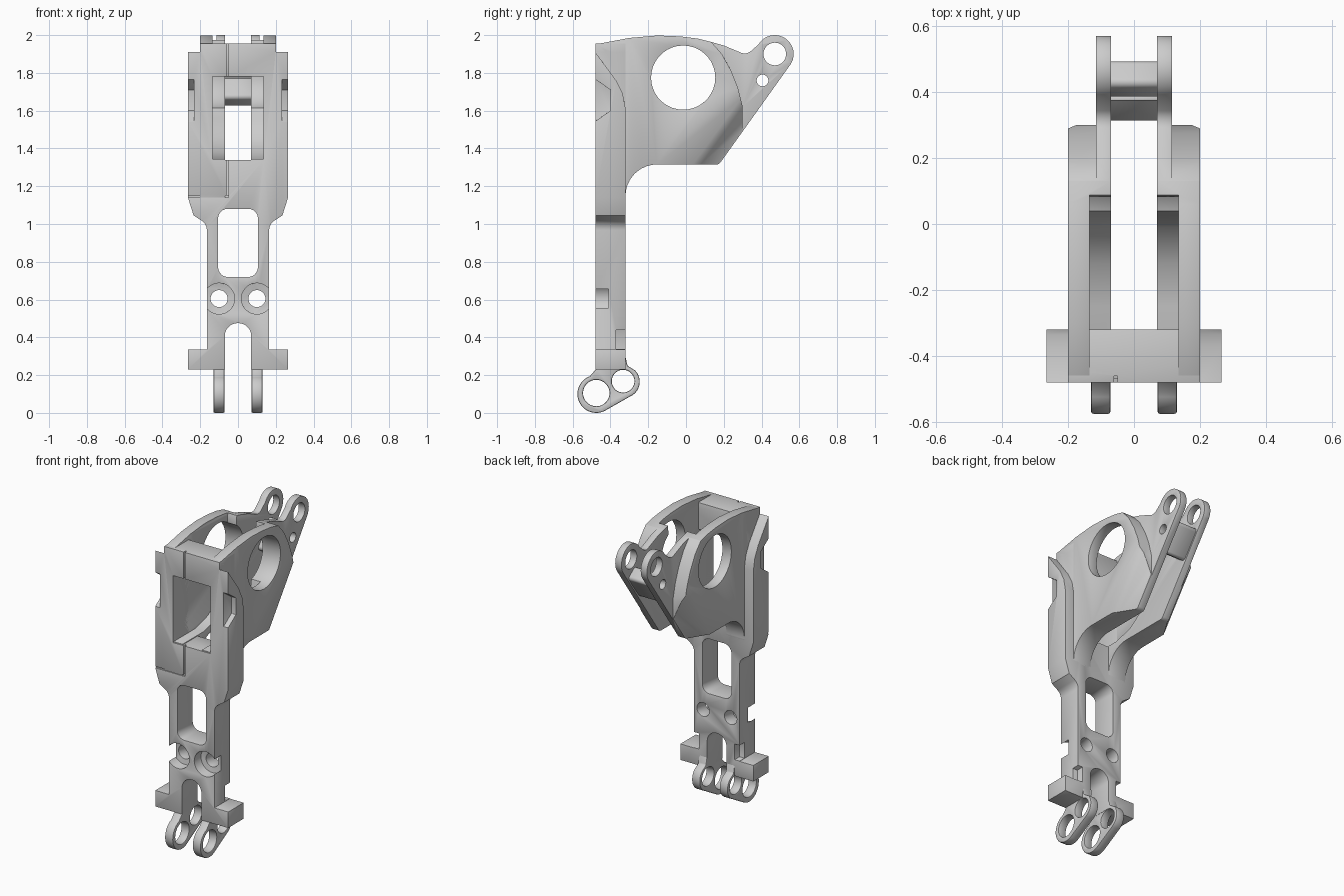
import bpy, bmesh
from math import radians, cos, sin, tan
from mathutils import Vector

cube = bpy.data.objects.get("Cube")
if cube:
    bpy.data.objects.remove(cube, do_unlink=True)


def arc(cx, cy, r, start, end, steps=20):
    angles = [radians(start + (end - start) * i / steps) for i in range(steps + 1)]
    return [(cx + r * cos(a), cy + r * sin(a)) for a in angles]


def rounded(points, steps=8):
    """Outline whose corners given as (u, v, radius) become fillets."""
    out = []
    for i, p in enumerate(points):
        if len(p) == 2:
            out.append(p)
            continue
        c = Vector(p[:2])
        a = (Vector(points[i - 1][:2]) - c).normalized()
        b = (Vector(points[(i + 1) % len(points)][:2]) - c).normalized()
        half = a.angle(b) / 2
        mid = c + (a + b).normalized() * p[2] / sin(half)
        va = c + a * p[2] / tan(half) - mid
        vb = c + b * p[2] / tan(half) - mid
        for k in range(steps + 1):
            d = va.lerp(vb, k / steps).normalized() * p[2]
            out.append(tuple(mid + d))
    return out


def finish_mesh(name, bm):
    bmesh.ops.recalc_face_normals(bm, faces=bm.faces[:])
    mesh = bpy.data.meshes.new(name)
    bm.to_mesh(mesh)
    bm.free()
    obj = bpy.data.objects.new(name, mesh)
    bpy.context.collection.objects.link(obj)
    return obj


def prism(name, outline, axis, lo, hi):
    """Extrude an outline along x (outline is y, z) or along y (outline is x, z)."""
    bm = bmesh.new()
    place = (lambda u, v: (lo, u, v)) if axis == "x" else (lambda u, v: (u, lo, v))
    face = bm.faces.new([bm.verts.new(place(*p)) for p in outline])
    moved = bmesh.ops.extrude_face_region(bm, geom=[face])["geom"]
    shift = Vector((hi - lo, 0, 0) if axis == "x" else (0, hi - lo, 0))
    bmesh.ops.translate(bm, vec=shift, verts=[g for g in moved if isinstance(g, bmesh.types.BMVert)])
    return finish_mesh(name, bm)


def hull(name, points):
    bm = bmesh.new()
    for p in points:
        bm.verts.new(p)
    bmesh.ops.convex_hull(bm, input=bm.verts[:])
    return finish_mesh(name, bm)


def drill(axis, u, v, r, lo, hi):
    return prism("drill", arc(u, v, r, 0, 350, 35), axis, lo, hi)


def block(u0, u1, v0, v1, axis, lo, hi, r=0.0):
    corners = [(u0, v0), (u1, v0), (u1, v1), (u0, v1)]
    if r:
        corners = rounded([c + (r,) for c in corners])
    return prism("block", corners, axis, lo, hi)


def complete(obj, cutters, bevel=0.007):
    """Cut, soften the edges, bake the result and shade it."""
    for c in cutters:
        c.hide_render = True
        m = obj.modifiers.new("cut", "BOOLEAN")
        m.object, m.operation, m.solver = c, "DIFFERENCE", "EXACT"
    b = obj.modifiers.new("soft_edges", "BEVEL")
    b.width, b.segments, b.limit_method, b.angle_limit = bevel, 2, "ANGLE", radians(40)
    bpy.context.view_layer.update()
    baked = bpy.data.meshes.new_from_object(obj.evaluated_get(bpy.context.evaluated_depsgraph_get()))
    obj.modifiers.clear()
    obj.data = baked
    for c in cutters:
        bpy.data.objects.remove(c, do_unlink=True)
    bpy.ops.object.select_all(action="DESELECT")
    obj.select_set(True)
    bpy.context.view_layer.objects.active = obj
    bpy.ops.object.shade_smooth_by_angle(angle=radians(35))


FRONT, BACK = -0.48, -0.32

# Front frame: stem, cross lugs and wide upper window
half = [(0.265, 0.23), (0.265, 0.335), (0.165, 0.335), (0.165, 1.0, 0.06),
        (0.235, 1.045), (0.265, 1.14), (0.265, 1.91), (0.2, 1.91), (0.2, 1.955)]
outline = half + [(-p[0],) + p[1:] for p in reversed(half)]
frame = prism("front_frame", rounded(outline), "y", FRONT, BACK)
cuts = [block(-0.135, 0.135, 1.34, 1.78, "y", -0.6, 0),
        block(-0.105, 0.105, 0.72, 1.08, "y", -0.6, 0, 0.05),
        block(-0.07, 0.07, 0.1, 0.475, "y", -0.6, 0, 0.068),
        block(-0.06, -0.05, 1.15, 2.1, "y", -0.6, FRONT + 0.02),
        block(-0.3, -0.05, 1.14, 1.15, "y", -0.6, FRONT + 0.01)]
for s in (-1, 1):
    cuts += [drill("y", s * 0.1, 0.605, 0.045, -0.6, 0),
             drill("y", s * 0.1, 0.605, 0.082, -0.6, FRONT + 0.07),
             # sloped shoulder, side catch and rear slot
             prism("shoulder", [(-0.5, 1.937), (-0.37, 1.76), (-0.335, 1.69), (-0.318, 1.6),
                                (-0.2, 1.6), (-0.2, 2.1), (-0.5, 2.1)], "x", s * 0.2, s * 0.3),
             prism("catch", [(-0.5, 1.53), (-0.4, 1.6), (-0.4, 1.71), (-0.5, 1.78)],
                   "x", s * 0.232, s * 0.3),
             block(-0.37, -0.3, 0.337, 0.44, "x", s * 0.13, s * 0.2)]
complete(frame, cuts, 0.006)

# Side cheeks with rear ears
cheek_outline = rounded(
    [(-0.475, 1.14), (BACK, 1.14), (BACK, 1.315, 0.165), (0.175, 1.315, 0.03)]
    + arc(0.47, 1.9, 0.1, -36, 150)
    + [(0.32, 1.895, 0.05), (0.2, 1.945), (0.13, 1.965), (0.06, 1.982), (-0.03, 1.993),
       (-0.15, 1.998), (-0.3, 1.985), (-0.475, 1.952)])
along, across = Vector((0.588, 0.809)), Vector((0.809, -0.588))

for s, side in ((1, "left"), (-1, "right")):
    cheek = prism(side + "_cheek", cheek_outline, "x", s * 0.07, s * 0.2)
    ear_relief = prism("ear_relief", [(0.08, 2.1), (0.13, 1.968), (0.19, 1.9), (0.24, 1.81), (0.275, 1.72),
                                      (0.3, 1.62), (0.3, 1.2), (0.7, 1.2), (0.7, 2.1)],
                       "x", s * 0.115, s * 0.3)
    pocket = prism("pocket", [(-0.6, 1.345), (-0.25, 1.345), (-0.12, 1.38), (-0.01, 1.46), (0.03, 1.56),
                              (0.07, 1.8), (0.1, 2.1), (-0.6, 2.1)], "x", 0, s * 0.135)
    section = [(0.21, -0.013), (0.12, 0.105), (0.12, 0.3), (0.3, 0.3), (0.3, -0.013)]
    wedge_points = []
    for t in (-0.3, 0.5):
        for x, d in section:
            q = Vector((0.04, 1.32)) + along * t + across * d
            wedge_points.append((s * x, q.x, q.y))
    complete(cheek, [ear_relief, pocket, hull("chamfer_wedge", wedge_points),
                     drill("x", -0.015, 1.775, 0.17, 0, s * 0.4),
                     drill("x", 0.47, 1.9, 0.06, 0, s * 0.4),
                     drill("x", 0.405, 1.76, 0.031, 0, s * 0.4)], 0.006)

    # Lower hinge leg with two pin holes
    leg_outline = (arc(-0.475, 0.1, 0.1, 110, 295) + arc(-0.33, 0.165, 0.085, -65, 45)
                   + [(-0.31, 0.25), (-0.325, 0.32), (-0.475, 0.32), (-0.478, 0.23)])
    leg = prism(side + "_hinge_leg", leg_outline, "x", s * 0.071, s * 0.13)
    complete(leg, [drill("x", -0.475, 0.105, 0.07, 0, s * 0.3),
                   drill("x", -0.333, 0.168, 0.06, 0, s * 0.3)])

# Web joining the ears
web = prism("ear_web", rounded([(0.305, 1.67, 0.02), (0.38, 1.62, 0.02), (0.5, 1.785, 0.02),
                                (0.425, 1.84, 0.02)]), "x", -0.075, 0.075)
complete(web, [drill("x", 0.405, 1.76, 0.031, -0.3, 0.3)], 0.004)
